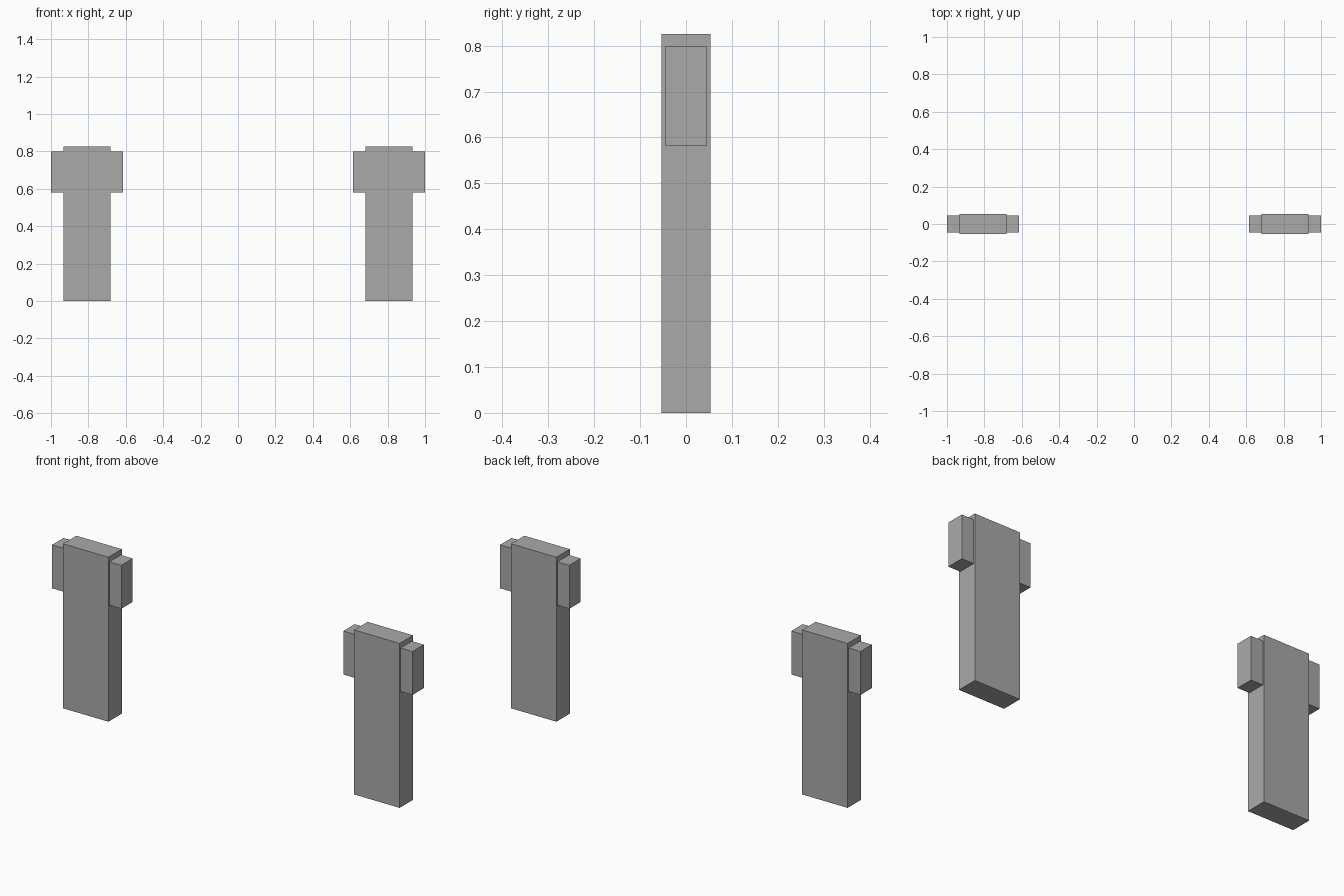
import bpy

if "Cube" in bpy.data.objects:
    bpy.data.objects.remove(bpy.data.objects["Cube"])

# One plain grey for everything
grey = bpy.data.materials.new("mid grey")
grey.diffuse_color = (0.4, 0.4, 0.4, 1.0)
grey.use_nodes = True
grey.node_tree.nodes["Principled BSDF"].inputs["Base Color"].default_value = grey.diffuse_color


def box(name, center, size):
    bpy.ops.mesh.primitive_cube_add(size=1, location=center)
    obj = bpy.context.object
    obj.name = name
    obj.scale = size
    bpy.ops.object.transform_apply(location=False, rotation=False, scale=True)
    obj.data.materials.append(grey)
    return obj


# Two matching posts, each with a crossbar through its upper part
for side, x in (("left", -0.808), ("right", 0.808)):
    box(side + "_post", (x, 0, 0.4125), (0.252, 0.106, 0.825))
    box(side + "_crossbar", (x, 0, 0.69), (0.384, 0.09, 0.218))
